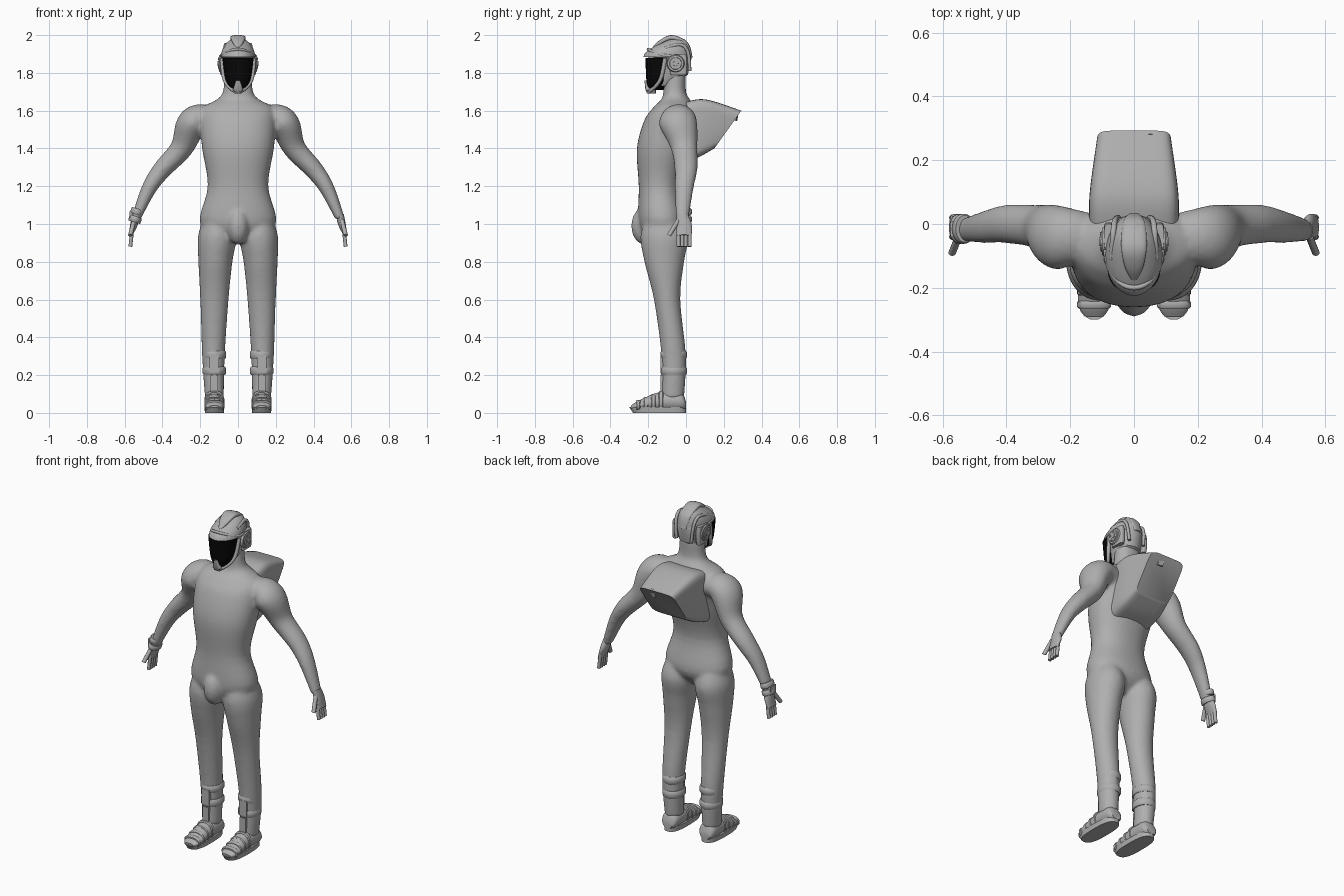
import bpy, bmesh, math
from mathutils import Vector, Matrix

if "Cube" in bpy.data.objects:
    bpy.data.objects.remove(bpy.data.objects["Cube"])

X, Y, Z = Matrix.Identity(3)
FOOT = .125  # sideways position of each ankle


def material(name, value):
    mat = bpy.data.materials.new(name)
    mat.use_nodes = True
    colour = (value, value, value, 1)
    mat.diffuse_color = colour
    mat.node_tree.nodes["Principled BSDF"].inputs["Base Color"].default_value = colour
    return mat


GREY = material("suit grey", .43)
BLACK = material("visor black", .002)
DARK = material("vent dark grey", .12)


def finish(bm, name, *materials):
    """Turn a bmesh into a smooth shaded object."""
    bmesh.ops.recalc_face_normals(bm, faces=bm.faces)
    mesh = bpy.data.meshes.new(name)
    bm.to_mesh(mesh)
    bm.free()
    for mat in materials:
        mesh.materials.append(mat)
    mesh.shade_smooth()
    mesh.set_sharp_from_angle(angle=math.radians(40))
    ob = bpy.data.objects.new(name, mesh)
    bpy.context.scene.collection.objects.link(ob)
    return ob


def power(value, exponent):
    return math.copysign(abs(value) ** (2 / exponent), value)


def loft(bm, rings, exponent=2, sides=40):
    """Skin superellipse rings given as (centre, half axis, half axis)."""
    angles = [math.tau * i / sides for i in range(sides)]
    loops = [[bm.verts.new(centre + across * power(math.cos(t), exponent)
                           + along * power(math.sin(t), exponent)) for t in angles]
             for centre, across, along in rings]
    for low, high in zip(loops, loops[1:]):
        for i in range(sides):
            bm.faces.new((low[i - 1], low[i], high[i], high[i - 1]))
    bm.faces.new(loops[0])
    bm.faces.new(loops[-1])


def refine(rows, steps):
    """Smooth interpolation of section rows (Catmull-Rom)."""
    out = []
    for i in range(len(rows) - 1):
        before, start, end = rows[max(i - 1, 0)], rows[i], rows[i + 1]
        after = rows[min(i + 2, len(rows) - 1)]
        for k in range(steps):
            t = k / steps
            out.append([b + t / 2 * (c - a + t * (2 * a - 5 * b + 4 * c - d + t * (3 * (b - c) + d - a)))
                        for a, b, c, d in zip(before, start, end, after)])
    return out + [list(rows[-1])]


def tube(bm, rows, up=Y, steps=5, side=1, **style):
    """Sections: x, y, z, half width across, half width along up."""
    rows = refine([(side * row[0], *row[1:]) for row in rows], steps)
    points = [Vector(row[:3]) for row in rows]
    rings = []
    for i, (point, row) in enumerate(zip(points, rows)):
        tangent = points[min(i + 1, len(points) - 1)] - points[max(i - 1, 0)]
        rings.append((point, tangent.cross(up).normalized() * row[3], up * row[4]))
    loft(bm, rings, **style)


def slab(bm, rows, **style):
    """Level sections: z, half width, front y, back y and an optional x."""
    tube(bm, [(sum(x), (front + back) / 2, z, width, (back - front) / 2)
              for z, width, front, back, *x in rows], **style)


def band(bm, start, end, across, along, **style):
    """Strap with softened rims."""
    start, end = Vector(start), Vector(end)
    tube(bm, [(*start.lerp(end, t), across * grow, along * grow)
              for t, grow in ((0, .9), (.2, 1), (.8, 1), (1, .9))], steps=1, **style)


def rod(bm, points, radius, **style):
    tube(bm, [(*point, radius, radius) for point in points], sides=12, **style)


def placed(centre, size, side=1):
    return Matrix.LocRotScale(Vector((side * centre[0], *centre[1:])), None, Vector(size))


def box(bm, centre, size, side=1):
    bmesh.ops.create_cube(bm, size=1, matrix=placed(centre, size, side))


# Body: torso, arms and legs fused into one smooth skin
bm = bmesh.new()
slab(bm, [(.9, .05, -.19, -.07), (1, .2, -.25, 0), (1.2, .16, -.25, -.03), (1.4, .19, -.26, .02),
          (1.55, .2, -.22, .06), (1.62, .18, -.17, .04), (1.66, .11, -.13, .02),
          (1.7, .08, -.12, 0), (1.8, .07, -.12, 0)], exponent=2.2)
bmesh.ops.create_uvsphere(bm, u_segments=24, v_segments=16, radius=1,
                          matrix=placed((0, -.22, .99), (.06, .07, .1)))
for side in (1, -1):
    tube(bm, [(.12, -.04, 1.55, .06, .07), (.2, -.04, 1.56, .075, .09), (.25, -.04, 1.52, .08, .1),
              (.3, -.01, 1.4, .06, .07), (.4, 0, 1.29, .05, .06), (.47, -.01, 1.19, .04, .05),
              (.54, -.02, 1.03, .025, .035)], side=side)
    slab(bm, [(1.07, .06, -.2, -.05, .1), (.94, .1, -.24, .01, .11), (.8, .09, -.22, -.01, .12),
              (.6, .075, -.17, -.03, FOOT), (.3, .06, -.13, 0, .13), (.08, .05, -.13, -.01, FOOT)],
         side=side)
body = finish(bm, "body", GREY)
skin = body.modifiers.new("Skin", "REMESH")
skin.mode, skin.voxel_size, skin.use_smooth_shade = "VOXEL", .01, True
blend = body.modifiers.new("Blend", "SMOOTH")
blend.factor, blend.iterations = .5, 8

for side, prefix in ((1, "left_"), (-1, "right_")):
    # Hand with four fingers and a thumb
    bm = bmesh.new()
    tube(bm, [(.54, -.02, 1.05, .02, .03), (.55, -.01, 1, .02, .04), (.57, -.01, .94, .01, .04)],
         side=side)
    for i in range(4):
        y = .02 * i - .04
        rod(bm, [(.56, y, .97), (.57, y, .88)], .01, side=side)
    rod(bm, [(.55, -.04, 1.02), (.57, -.09, .94)], .012, up=X, side=side)
    finish(bm, prefix + "hand", GREY)

    # Shin cuff: two straps and a front plate
    bm = bmesh.new()
    for z in (.2, .285):
        band(bm, (FOOT, -.065, z), (FOOT, -.065, z + .045), .062, .07, side=side)
    box(bm, (FOOT, -.12, .26), (.05, .03, .09), side)
    finish(bm, prefix + "shin_cuff", GREY)

    # Shoe: upper, sole, instep straps and lacing plate
    bm = bmesh.new()
    tube(bm, [(FOOT, 0, .04, .03, .02), (FOOT, -.03, .06, .05, .05), (FOOT, -.14, .06, .05, .05),
              (FOOT, -.25, .04, .05, .025), (FOOT, -.29, .03, .03, .01)], up=Z, side=side)
    slab(bm, [(0, .05, -.28, 0, FOOT), (.03, .053, -.3, 0, FOOT)], exponent=2.7, side=side)
    for i in range(4):
        y, height = -.12 - .04 * i, .054 - .008 * i
        band(bm, (FOOT, y, height + .01), (FOOT, y - .025, height + .008), .053, height,
             up=Z, side=side, exponent=2.4)
    box(bm, (FOOT, -.12, .15), (.04, .03, .1), side)
    finish(bm, prefix + "shoe", GREY)

    # Round ear pod with stepped rings and studs
    bm = bmesh.new()
    ear = Vector((.1, -.055, 1.85))
    for i, radius in enumerate((.047, .034, .015)):
        band(bm, ear - X * .03, ear + X * .004 * i, radius, radius, up=Z, side=side)
    for i in range(5):
        turn = Matrix.Rotation(math.tau * i / 5, 3, "X")
        box(bm, ear + turn @ Z * .025, (.014, .012, .012), side)
    band(bm, (.08, -.04, 1.79), (.08, -.04, 1.9), .015, .045, side=side, exponent=4)
    finish(bm, prefix + "ear_pod", GREY)

    # Frame down the side of the visor, and a rib behind the crest
    bm = bmesh.new()
    rod(bm, [(.085, -.11, 1.88), (.075, -.13, 1.78), (.05, -.16, 1.73), (.01, -.2, 1.7)],
        .011, side=side)
    finish(bm, prefix + "visor_frame", GREY)
    bm = bmesh.new()
    rod(bm, [(.07, -.11, 1.93), (.065, -.03, 1.95), (.06, .01, 1.91), (.05, .02, 1.81)],
        .009, up=X, side=side)
    finish(bm, prefix + "helmet_rib", GREY)

# Wrist band on the right arm only
bm = bmesh.new()
for x, z in ((.53, 1.05), (.54, 1.01)):
    band(bm, (x, -.015, z + .03), (x + .01, -.015, z), .034, .047, side=-1)
box(bm, (.56, -.015, 1.04), (.03, .05, .05), -1)
finish(bm, "right_wrist_band", GREY)

# Helmet: jaw shell below a brim, then a dome
bm = bmesh.new()
shell = [(1.73, .05, -.16, -.08), (1.79, .08, -.16, .01), (1.88, .09, -.17, .03)]
for i in range(9):
    rise, shrink = math.sin(math.pi * i / 20), math.cos(math.pi * i / 20)
    shell.append((1.885 + .1 * rise, .09 * shrink, -.09 - .135 * shrink ** 3, .06 * shrink - .03))
slab(bm, shell, steps=1)
finish(bm, "helmet", GREY)

# Brow hoop from ear to ear, and top crest
bm = bmesh.new()
arc = [math.pi * (i / 12 - .5) for i in range(13)]
rod(bm, [(.088 * math.sin(a), -.08 - .12 * math.cos(a), 1.89 + .035 * math.cos(a) ** 2)
         for a in arc], .008, up=Z, steps=2)
finish(bm, "brow_hoop", GREY)
bm = bmesh.new()
tube(bm, [(0, -.17, 1.93, .01, .01), (0, -.13, 1.965, .012, .03), (0, -.07, 1.986, .014, .04),
          (0, 0, 1.95, .014, .035), (0, .025, 1.88, .01, .02)], up=X, exponent=2.6)
finish(bm, "helmet_crest", GREY)

# Visor and chin guard
bm = bmesh.new()
slab(bm, [(1.71, .03, -.2, -.12), (1.76, .065, -.21, -.08), (1.88, .083, -.215, -.06)], exponent=2.3)
finish(bm, "visor", BLACK)
bm = bmesh.new()
slab(bm, [(1.69, .015, -.2, -.16), (1.71, .027, -.215, -.16), (1.76, .011, -.22, -.18)],
     exponent=4, steps=1)
finish(bm, "chin_guard", GREY)

# Back pack: tapered shell with a sunken rear vent
bm = bmesh.new()
rings = []
for width, *edge in refine([(.14, -.02, 1.64, -.03, 1.32), (.14, .1, 1.66, .06, 1.35),
                            (.117, .293, 1.6, .15, 1.4)], 6):
    top, low = Vector((0, *edge[:2])), Vector((0, *edge[2:]))
    rings.append(((top + low) / 2, X * width, (top - low) / 2))
loft(bm, rings, exponent=7)
bmesh.ops.recalc_face_normals(bm, faces=bm.faces)
rear = max(bm.faces, key=lambda face: face.calc_center_median().y)
bmesh.ops.inset_individual(bm, faces=[rear], thickness=.016)
bmesh.ops.inset_individual(bm, faces=[rear], thickness=.012, depth=-.06)
rear.material_index = 1
finish(bm, "back_pack", GREY, DARK)

# Vent bars across the recess
bm = bmesh.new()
for x in (-.035, .035):
    rod(bm, [(x, .22, 1.59), (x, .13, 1.46)], .006, up=X)
finish(bm, "vent_bars", DARK)
